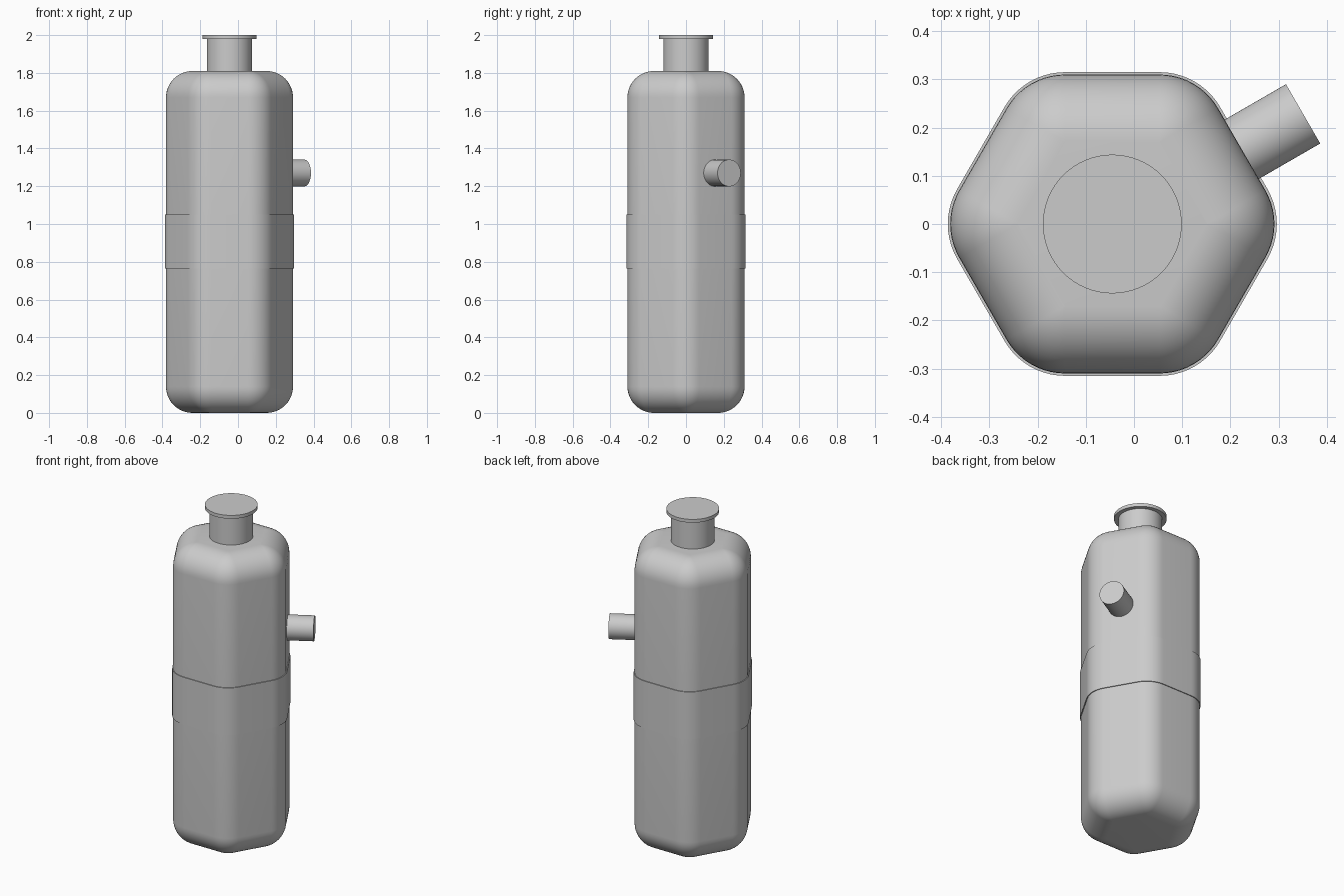
import bpy, bmesh, math
from mathutils import Vector, Matrix

cube = bpy.data.objects.get("Cube")
if cube:
    bpy.data.objects.remove(cube, do_unlink=True)

CENTRE_X = -0.045
ROUND = 0.14        # rounding radius of the body
CORE = 0.17         # apothem of the hexagon inside the rounding
HEIGHT = 1.81

grey = bpy.data.materials.new("light grey")
grey.use_nodes = True
grey.diffuse_color = (0.6, 0.6, 0.6, 1)
grey.node_tree.nodes["Principled BSDF"].inputs["Base Color"].default_value = (0.6, 0.6, 0.6, 1)


def finish(name, bm, angle=35):
    bmesh.ops.recalc_face_normals(bm, faces=bm.faces)
    mesh = bpy.data.meshes.new(name)
    bm.to_mesh(mesh)
    bm.free()
    obj = bpy.data.objects.new(name, mesh)
    bpy.context.collection.objects.link(obj)
    mesh.materials.append(grey)
    bpy.ops.object.select_all(action='DESELECT')
    obj.select_set(True)
    bpy.context.view_layer.objects.active = obj
    bpy.ops.object.shade_smooth_by_angle(angle=math.radians(angle))
    return obj


def rounded_hexagon(radius, z, steps=10):
    """Hexagon with arcs of the given radius at its corners."""
    points = []
    for k in range(6):
        a = k * math.pi / 3
        corner = Vector((math.cos(a), math.sin(a), 0)) * CORE / math.cos(math.pi / 6)
        for s in range(steps + 1):
            t = a + (s / steps - 0.5) * math.pi / 3
            points.append(corner + Vector((CENTRE_X + radius * math.cos(t), radius * math.sin(t), z)))
    return points


def loft(name, rings):
    bm = bmesh.new()
    loops = [[bm.verts.new(p) for p in ring] for ring in rings]
    for low, high in zip(loops, loops[1:]):
        for i in range(len(low)):
            j = (i + 1) % len(low)
            bm.faces.new((low[i], low[j], high[j], high[i]))
    bm.faces.new(loops[0])
    bm.faces.new(loops[-1])
    bmesh.ops.remove_doubles(bm, verts=bm.verts, dist=1e-5)
    return finish(name, bm)


def cylinder(name, radius, start, end):
    start, end = Vector(start), Vector(end)
    axis = end - start
    turn = axis.to_track_quat('Z', 'Y').to_matrix().to_4x4()
    bm = bmesh.new()
    bmesh.ops.create_cone(bm, cap_ends=True, segments=64, radius1=radius, radius2=radius,
                          depth=axis.length, matrix=Matrix.Translation((start + end) / 2) @ turn)
    return finish(name, bm)


# Rounded hexagonal body: quarter-circle edges at the bottom and top
STEPS = 12
quarter = [i / STEPS * math.pi / 2 for i in range(STEPS + 1)]
levels = [(max(ROUND * math.sin(t), 0.0005), ROUND * (1 - math.cos(t))) for t in quarter]
levels += [(r, HEIGHT - z) for r, z in reversed(levels)]
loft("body", [rounded_hexagon(r, z) for r, z in levels])

# Thin label band around the middle
loft("band", [rounded_hexagon(ROUND + 0.005, z) for z in (0.765, 1.05)])

# Neck and lid
cylinder("neck", 0.12, (CENTRE_X, 0, HEIGHT - 0.02), (CENTRE_X, 0, 1.98))
cylinder("lid", 0.144, (CENTRE_X, 0, 1.98), (CENTRE_X, 0, 2.0))

# Side pipe square to the back left face
out = Vector((math.cos(math.pi / 6), 0.5, 0))
base = Vector((CENTRE_X, 0, 1.27))
cylinder("side_pipe", 0.071, base + out * 0.29, base + out * 0.457)
